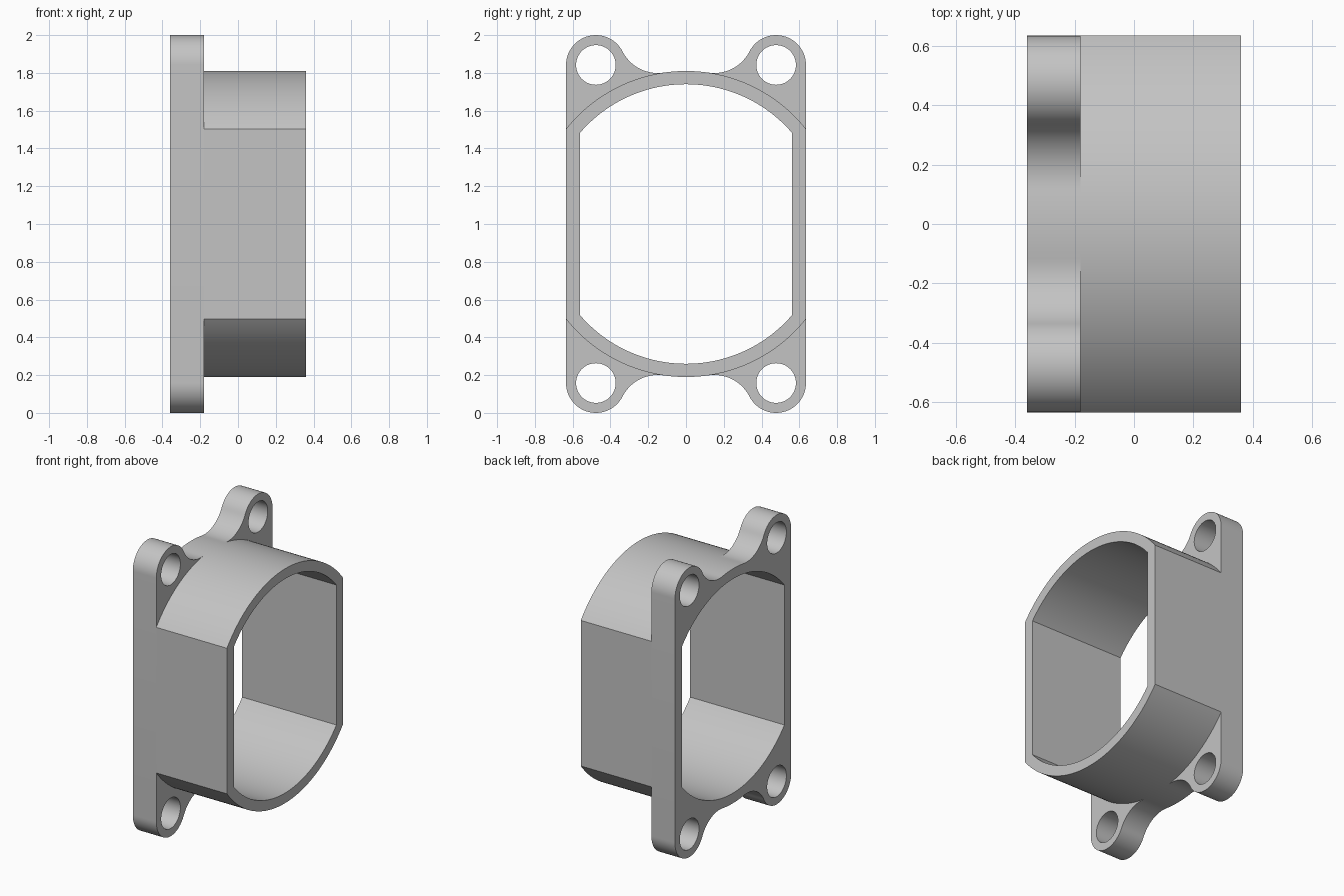
import bpy
from math import atan2, acos, asin, cos, sin, pi, hypot, tau
from mathutils import Matrix

cube = bpy.data.objects.get("Cube")
if cube:
    bpy.data.objects.remove(cube, do_unlink=True)

# Main dimensions, in the plane across the bore
BACK, STEP, FRONT = -0.36, -0.18, 0.36
OUTER_R, OUTER_HALF = 0.81, 0.635
INNER_R, INNER_HALF = 0.74, 0.56
LUG_R, HOLE_R, FILLET_R = 0.158, 0.105, 0.21
LUG_Y, LUG_Z = OUTER_HALF - LUG_R, 1 - LUG_R

grey = bpy.data.materials.new("plain_grey")
grey.use_nodes = True
colour = (0.55, 0.55, 0.55, 1)
grey.diffuse_color = colour
grey.node_tree.nodes["Principled BSDF"].inputs["Base Color"].default_value = colour


def arc(cy, cz, r, start, end, steps):
    angles = [start + (end - start) * i / steps for i in range(steps + 1)]
    return [(cy + r * cos(a), cz + r * sin(a)) for a in angles]


def mirror_quadrant(q):
    """Close a top-to-side quarter outline by mirroring it twice."""
    half = q + [(y, -z) for y, z in reversed(q)]
    return half + [(-y, z) for y, z in reversed(half[1:-1])]


def flat_sided_circle(r, half):
    return mirror_quadrant(arc(0, 0, r, pi / 2, pi / 2 - asin(half / r), 32))


def flange_outline():
    # Fillet centre touches both the sleeve circle and the lug circle
    a, b, d = OUTER_R + FILLET_R, LUG_R + FILLET_R, hypot(LUG_Y, LUG_Z)
    turn = atan2(LUG_Z, LUG_Y) + acos((a * a + d * d - b * b) / (2 * a * d))
    fy, fz = a * cos(turn), a * sin(turn)
    to_lug = atan2(LUG_Z - fz, LUG_Y - fy)
    q = arc(0, 0, OUTER_R, pi / 2, turn, 6)
    q += arc(fy, fz, FILLET_R, turn - pi, to_lug, 20)[1:]
    q += arc(LUG_Y, LUG_Z, LUG_R, to_lug + pi, 0, 28)[1:]
    return mirror_quadrant(q)


def extrude_profile(name, loops, x0, x1):
    """Fill the loops (inner ones become holes) and extrude along x."""
    curve = bpy.data.curves.new(name, "CURVE")
    curve.dimensions = "2D"
    curve.fill_mode = "BOTH"
    curve.extrude = (x1 - x0) / 2
    for loop in loops:
        spline = curve.splines.new("POLY")
        spline.points.add(len(loop) - 1)
        for point, (y, z) in zip(spline.points, loop):
            point.co = (y, z, 0, 1)
        spline.use_cyclic_u = True
    obj = bpy.data.objects.new(name, curve)
    bpy.context.collection.objects.link(obj)
    bpy.ops.object.select_all(action="DESELECT")
    obj.select_set(True)
    bpy.context.view_layer.objects.active = obj
    bpy.ops.object.convert(target="MESH")
    obj = bpy.context.object
    # Stand the profile up: local x, y, z become world y, z, x
    obj.data.transform(Matrix(((0, 0, 1, (x0 + x1) / 2), (1, 0, 0, 0),
                               (0, 1, 0, 1), (0, 0, 0, 1))))
    bpy.ops.object.mode_set(mode="EDIT")
    bpy.ops.mesh.select_all(action="SELECT")
    bpy.ops.mesh.remove_doubles(threshold=0.0001)
    bpy.ops.mesh.normals_make_consistent(inside=False)
    bpy.ops.object.mode_set(mode="OBJECT")
    obj.data.materials.clear()
    obj.data.materials.append(grey)
    bpy.ops.object.shade_smooth_by_angle(angle=pi / 6)
    return obj


bore = flat_sided_circle(INNER_R, INNER_HALF)

# Mounting flange with four lugs and bolt holes
bolt_holes = [arc(sy * LUG_Y, sz * LUG_Z, HOLE_R, 0, tau, 48)[:-1]
              for sy in (-1, 1) for sz in (-1, 1)]
extrude_profile("mounting_flange", [flange_outline(), bore] + bolt_holes, BACK, STEP)

# Flat-sided sleeve
extrude_profile("sleeve", [flat_sided_circle(OUTER_R, OUTER_HALF), bore], STEP, FRONT)
